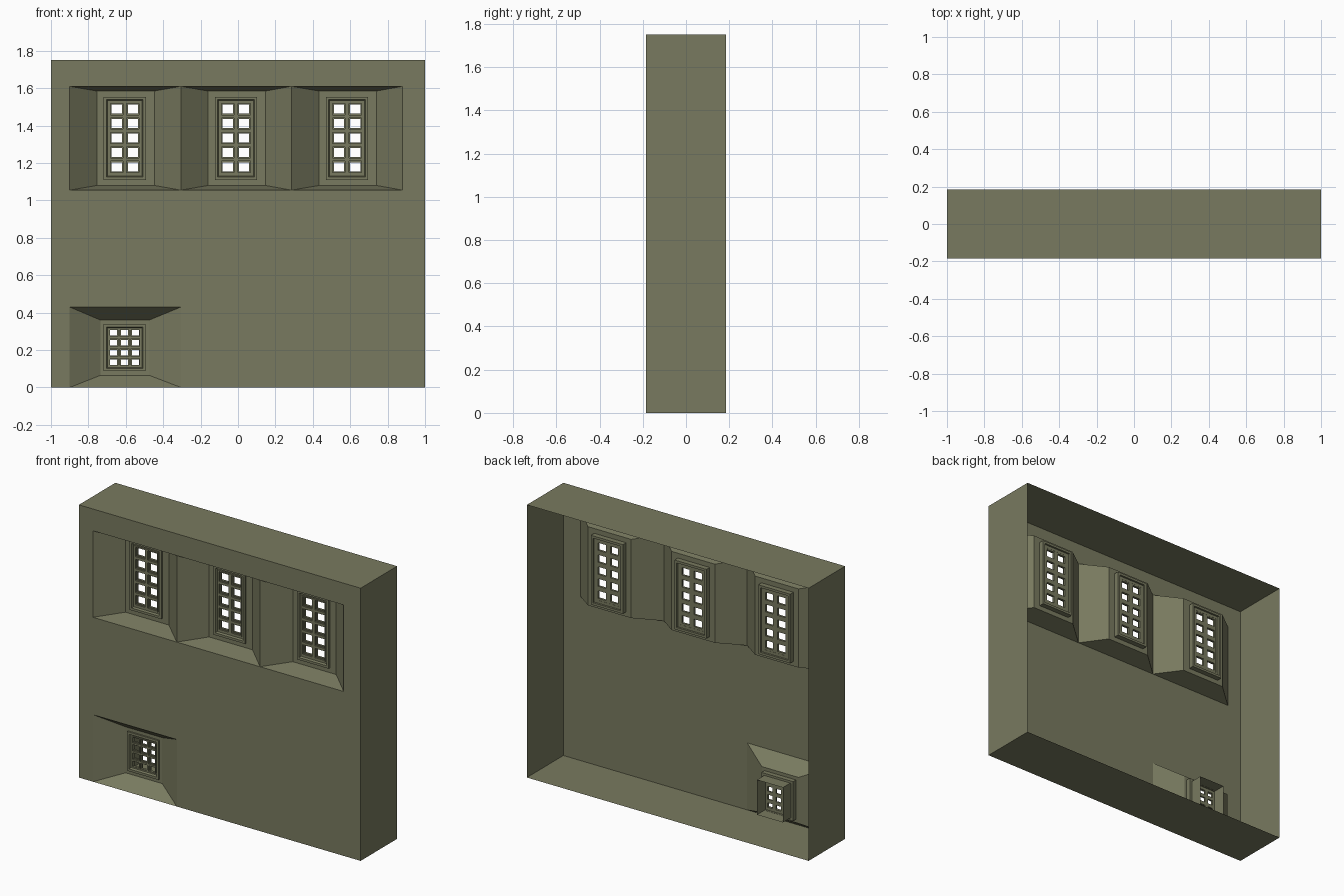
import bpy, bmesh

if "Cube" in bpy.data.objects:
    bpy.data.objects.remove(bpy.data.objects["Cube"])

FRONT, BACK, HEIGHT = -0.185, 0.185, 1.75
stone = bpy.data.materials.new("olive_stone")
stone.diffuse_color = (0.19, 0.195, 0.115, 1)
stone.use_nodes = True
stone.node_tree.nodes["Principled BSDF"].inputs["Base Color"].default_value = stone.diffuse_color


def finish(bm, name):
    bmesh.ops.remove_doubles(bm, verts=bm.verts, dist=0.0001)
    mesh = bpy.data.meshes.new(name)
    bm.to_mesh(mesh)
    bm.free()
    obj = bpy.data.objects.new(name, mesh)
    mesh.materials.append(stone)
    bpy.context.collection.objects.link(obj)
    return obj


def quad(bm, *points):
    bm.faces.new([bm.verts.new(p) for p in points])


def rect(x0, x1, z0, z1, y):
    return [(x0, y, z0), (x1, y, z0), (x1, y, z1), (x0, y, z1)]


def around(cx, cz, hx, hz, y):
    return rect(cx - hx, cx + hx, cz - hz, cz + hz, y)


def bridge(bm, loops):
    """Join successive rectangular loops with quads."""
    for a, b in zip(loops, loops[1:]):
        for i in range(4):
            j = (i + 1) % 4
            quad(bm, a[i], a[j], b[j], b[i])


def box(bm, x0, x1, y0, y1, z0, z1):
    r = bmesh.ops.create_cube(bm, size=1)
    for v in r["verts"]:
        v.co = ((x0 + x1) / 2 + v.co.x * (x1 - x0),
                (y0 + y1) / 2 + v.co.y * (y1 - y0),
                (z0 + z1) / 2 + v.co.z * (z1 - z0))


def niche(name, outer, inner, depth, hole):
    """Splayed reveal, then a flat back panel with an opening."""
    bm = bmesh.new()
    y = FRONT + depth
    bridge(bm, [rect(*outer, FRONT), rect(*inner, y), around(*hole, y)])
    finish(bm, name)


def frame(name, cx, cz, hx, hz, y0, y1):
    """Closed stepped moulding around the opening."""
    bm = bmesh.new()
    loops = [around(cx, cz, hx - dx, hz - dx, y) for dx, y in (
        (0, y1), (0, y0), (0.015, y0), (0.02, y0 + 0.014),
        (0.033, y0 + 0.014), (0.033, y1 - 0.012), (0.015, y1 - 0.012),
        (0.015, y1), (0, y1))]
    bridge(bm, loops)
    bmesh.ops.recalc_face_normals(bm, faces=bm.faces)
    finish(bm, name)


def lattice(name, cx, cz, hx, hz, cols, rows, px, pz, pane_x, pane_z, y0, y1):
    """Crossing bars in two layers, a wide rear and a narrow front."""
    bm = bmesh.new()
    for shrink, ya, yb in ((0, y0 + 0.01, y1), (0.006, y0, y0 + 0.01)):
        for axis, n, pitch, pane, half in ((0, cols, px, pane_x, hx),
                                           (1, rows, pz, pane_z, hz)):
            for i in range(n + 1):
                lo = (i - n / 2) * pitch - (pitch - pane) / 2 + shrink
                hi = (i - n / 2) * pitch + (pitch - pane) / 2 - shrink
                lo = -half if i == 0 else lo
                hi = half if i == n else hi
                if axis == 0:
                    box(bm, cx + lo, cx + hi, ya, yb, cz - hz, cz + hz)
                else:
                    box(bm, cx - hx, cx + hx, ya, yb, cz + lo, cz + hi)
    mesh = bpy.data.meshes.new(name)
    bm.to_mesh(mesh)
    bm.free()
    mesh.materials.append(stone)
    bpy.context.collection.objects.link(bpy.data.objects.new(name, mesh))


# Open-backed shell: four sides
bm = bmesh.new()
bridge(bm, [rect(-1, 1, 0, HEIGHT, BACK), rect(-1, 1, 0, HEIGHT, FRONT)])
finish(bm, "wall_sides")

# Front face, in strips around the niche openings
bm = bmesh.new()
for strip in ((-1, -0.9, 0, 0.43), (-0.305, 1, 0, 0.43), (-1, 1, 0.43, 1.055),
              (-1, -0.9, 1.055, 1.61), (0.88, 1, 1.055, 1.61),
              (-1, 1, 1.61, HEIGHT)):
    quad(bm, *rect(*strip, FRONT))
finish(bm, "wall_front")

# Upper row of three tall windows
edges = (-0.9, -0.305, 0.286, 0.88)
for k in range(3):
    cx, cz = -0.605 + 0.594 * k, 1.332
    n = f"upper_{k + 1}"
    niche(n + "_niche", (edges[k], edges[k + 1], 1.055, 1.61),
          (cx - 0.15, cx + 0.158, 1.08, 1.585), 0.122,
          (cx, cz, 0.113, 0.222))
    frame(n + "_frame", cx, cz, 0.113, 0.222, FRONT + 0.11, FRONT + 0.155)
    lattice(n + "_lattice", cx, cz + 0.002, 0.082, 0.192, 2, 5,
            0.087, 0.077, 0.055, 0.048, FRONT + 0.118, FRONT + 0.142)

# Lower square window
cx, cz = -0.606, 0.213
niche("lower_niche", (-0.9, -0.305, 0, 0.43), (-0.735, -0.475, 0.065, 0.36),
      0.095, (cx, cz, 0.112, 0.126))
frame("lower_frame", cx, cz, 0.112, 0.126, FRONT + 0.085, FRONT + 0.125)
lattice("lower_lattice", cx, cz, 0.08, 0.094, 3, 4,
        0.059, 0.053, 0.037, 0.03, FRONT + 0.094, FRONT + 0.113)

# Rear tube behind the lower window
bm = bmesh.new()
bridge(bm, [around(cx, cz, 0.092, 0.112, FRONT + y) for y in (0.107, 0.20)])
finish(bm, "lower_rear_tube")
